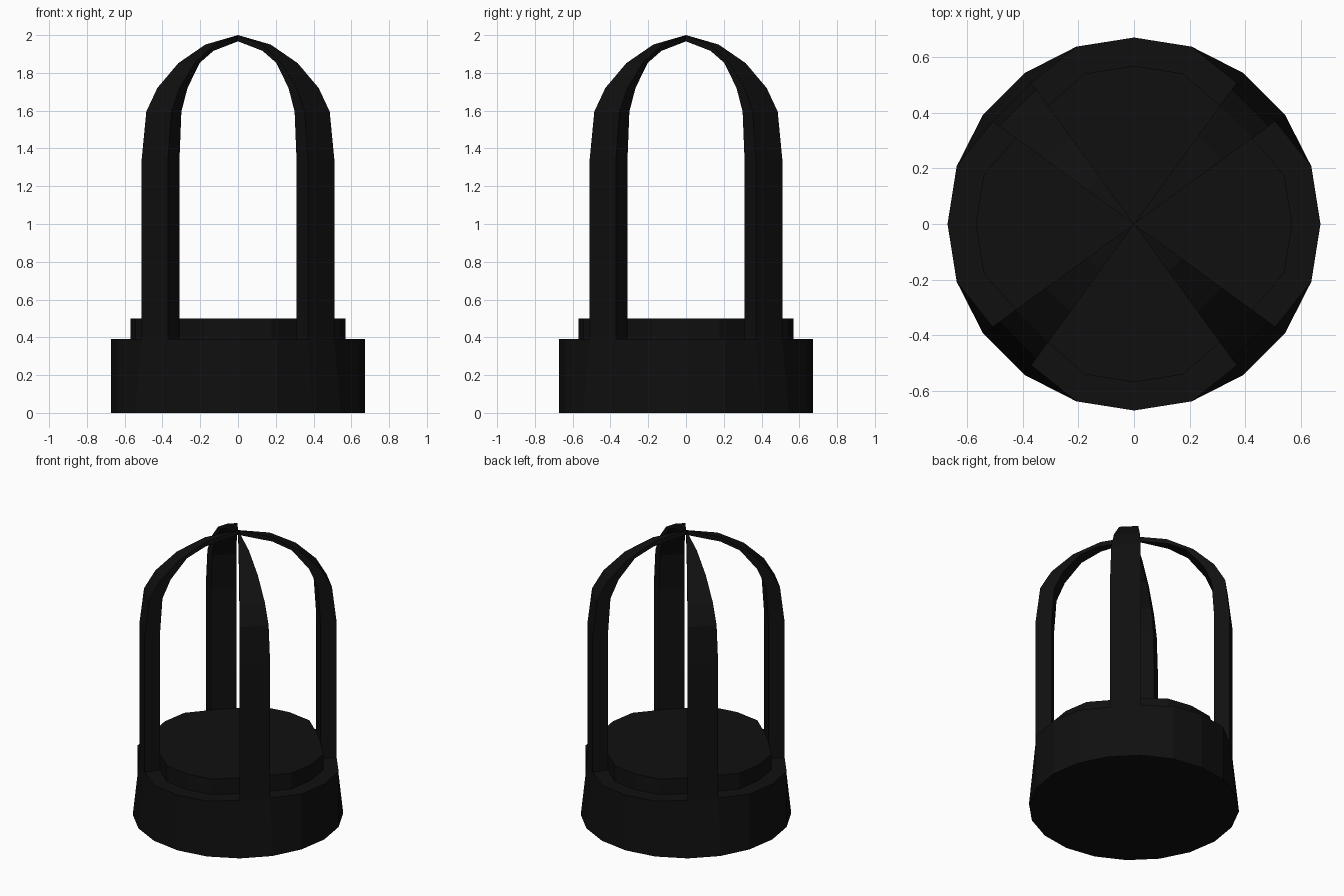
import bpy, bmesh, math

if "Cube" in bpy.data.objects:
    bpy.data.objects.remove(bpy.data.objects["Cube"])

SIDES = 20
STEP = 2 * math.pi / SIDES
FOOT = (2, 3)  # ring corners (mod 5) where a cage arm stands

black = bpy.data.materials.new("black")
black.diffuse_color = (0.005, 0.005, 0.005, 1)
black.use_nodes = True
black.node_tree.nodes["Principled BSDF"].inputs["Base Color"].default_value = black.diffuse_color


def point(r, z, k):
    return (r * math.cos(k * STEP), r * math.sin(k * STEP), z)


def finish(bm, name):
    bmesh.ops.remove_doubles(bm, verts=bm.verts, dist=0.0005)
    bmesh.ops.recalc_face_normals(bm, faces=bm.faces)
    mesh = bpy.data.meshes.new(name)
    bm.to_mesh(mesh)
    bm.free()
    mesh.materials.append(black)
    obj = bpy.data.objects.new(name, mesh)
    bpy.context.collection.objects.link(obj)
    return obj


# Stepped base: (radius, radius at the arm feet, height) per ring
rings = [(0.672, 0.672, 0.0), (0.672, 0.63, 0.39),
         (0.57, 0.527, 0.39), (0.57, 0.527, 0.5)]
bm = bmesh.new()
loops = [[bm.verts.new(point(foot if k % 5 in FOOT else r, z, k))
          for k in range(SIDES)] for r, foot, z in rings]
bm.faces.new(loops[0][::-1])
bm.faces.new(loops[-1])
for level, (low, high) in enumerate(zip(loops, loops[1:])):
    for k in range(SIDES):
        if level > 0 and k % 5 == 2:
            continue  # covered by an arm foot
        n = (k + 1) % SIDES
        bm.faces.new((low[k], low[n], high[n], high[k]))
finish(bm, "stepped_base")

# Cage arms: one lathe segment wide, tapering to a shared apex
outer = [(0.63, 0.39), (0.63, 0.5), (0.63, 1.345), (0.60, 1.595),
         (0.528, 1.72), (0.39, 1.852), (0.214, 1.95), (0, 2.0)]
inner = [(0.527, 0.39), (0.527, 0.5), (0.527, 1.345), (0.51, 1.595),
         (0.455, 1.72), (0.345, 1.853), (0.22, 1.917), (0, 1.967)]


def add_arm(name, k):
    bm = bmesh.new()
    o0, o1, i0, i1 = [[bm.verts.new(point(r, z, a)) for r, z in prof]
                      for prof, a in ((outer, k), (outer, k + 1),
                                      (inner, k), (inner, k + 1))]
    for j in range(len(outer) - 1):
        for p, q in ((o0, o1), (o1, i1), (i1, i0), (i0, o0)):
            bm.faces.new((p[j], q[j], q[j + 1], p[j + 1]))
    return finish(bm, name)


for n, name in enumerate(("back_right", "back_left", "front_left", "front_right")):
    add_arm(name + "_cage_arm", 2 + 5 * n)
